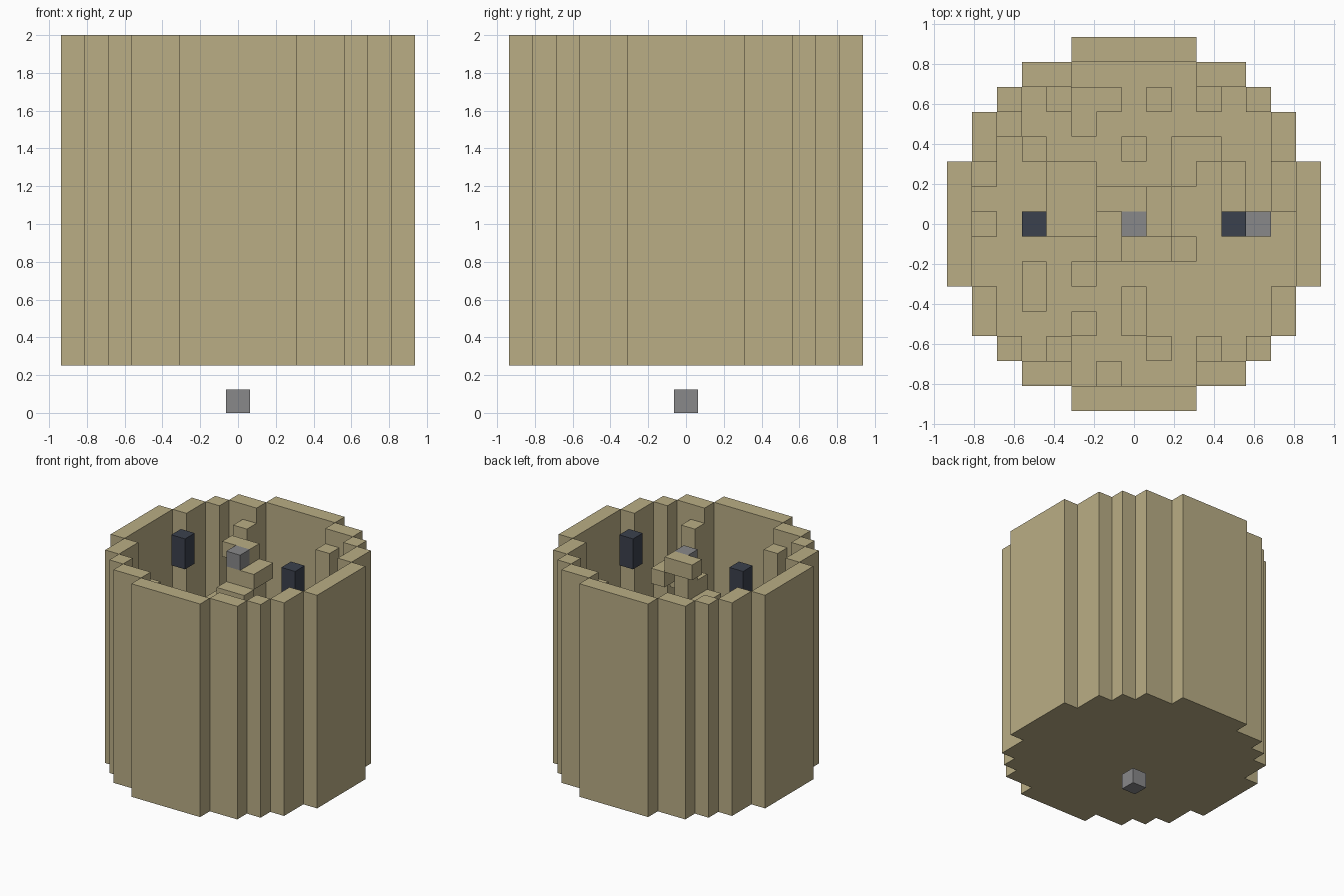
import bpy
import bmesh

cube = bpy.data.objects.get("Cube")
if cube:
    bpy.data.objects.remove(cube)

U = 0.125      # block size
BASE = 2       # underside of the drum, in blocks
TOP = 16       # rim of the drum, in blocks
FLOOR = 3      # top of the floor, in blocks


def material(name, rgb):
    m = bpy.data.materials.new(name)
    m.use_nodes = True
    m.diffuse_color = (*rgb, 1)
    bsdf = m.node_tree.nodes["Principled BSDF"]
    bsdf.inputs["Base Color"].default_value = (*rgb, 1)
    bsdf.inputs["Roughness"].default_value = 0.9
    return m


SAND = material("sand", (0.491, 0.423, 0.235))
GREY = material("grey", (0.25, 0.25, 0.255))
DARK = material("dark slate", (0.044, 0.053, 0.074))


def finish(name, bm, mat):
    bmesh.ops.recalc_face_normals(bm, faces=bm.faces)
    mesh = bpy.data.meshes.new(name)
    bm.to_mesh(mesh)
    bm.free()
    mesh.materials.append(mat)
    ob = bpy.data.objects.new(name, mesh)
    bpy.context.collection.objects.link(ob)
    return ob


def block(name, cols, rows, z0, z1, mat=SAND):
    """Box over an inclusive range of columns and rows of the block grid."""
    bm = bmesh.new()
    bmesh.ops.create_cube(bm, size=1)
    lo = (cols[0] - 0.5, rows[0] - 0.5, z0)
    hi = (cols[1] + 0.5, rows[1] + 0.5, z1)
    for v in bm.verts:
        v.co = [U * (h if c > 0 else l) for c, l, h in zip(v.co, lo, hi)]
    return finish(name, bm, mat)


def mirrored(r, sign):
    return r if sign > 0 else (-r[1], -r[0])


# Stepped floor, one quadrant reflected into a full outline
steps = [(6.5, 2.5), (5.5, 4.5), (4.5, 5.5), (2.5, 6.5)]
quadrant = []
for i, (x, y) in enumerate(steps):
    quadrant.append((x, y))
    if i + 1 < len(steps):
        quadrant.append((steps[i + 1][0], y))
half = quadrant + [(-x, y) for x, y in reversed(quadrant)]
outline = half + [(-x, -y) for x, y in half]
bm = bmesh.new()
face = bm.faces.new([bm.verts.new((x * U, y * U, BASE * U)) for x, y in outline])
side = bmesh.ops.extrude_face_region(bm, geom=[face])["geom"]
rise = [g for g in side if isinstance(g, bmesh.types.BMVert)]
bmesh.ops.translate(bm, verts=rise, vec=(0, 0, (FLOOR - BASE) * U))
finish("floor", bm, SAND)

# Outer wall: four broad panels and the stepped corners between them
for s in (-1, 1):
    block("side_panel", (7 * s, 7 * s), (-2, 2), BASE, TOP)
    block("end_panel", (-2, 2), (7 * s, 7 * s), BASE, TOP)
    for t in (-1, 1):
        block("corner_side", (6 * s, 6 * s), mirrored((3, 4), t), BASE, TOP)
        block("corner_middle", (5 * s, 5 * s), (5 * t, 5 * t), BASE, TOP)
        block("corner_end", mirrored((3, 4), s), (6 * t, 6 * t), BASE, TOP)
        # Inner pillars just below the rim
        block("pillar", (3 * s, 3 * s), (5 * t, 5 * t), FLOOR, TOP - 1)

# Central pole with its caps
block("pole", (0, 0), (0, 0), FLOOR, TOP - 1)
block("pole_cap", (0, 0), (0, 0), TOP - 1, TOP, GREY)
block("bottom_knob", (0, 0), (0, 0), 0, 1, GREY)

# Spiral stair winding down around the pole
treads = [((-1, 0), (1, 1)), ((1, 1), (0, 1)),
          ((0, 1), (-1, -1)), ((-1, -1), (-1, 0))]
for n in range(TOP - FLOOR):
    cols, rows = treads[n % 4]
    block("stair_tread", cols, rows, TOP - n - 1, TOP - n)

# Hanging dark blocks and the grey floor block
for s in (-1, 1):
    block("dark_block", (4 * s, 4 * s), (0, 0), TOP - 2, TOP, DARK)
block("floor_stone", (5, 5), (0, 0), FLOOR, FLOOR + 1, GREY)

# Low mounds scattered on the floor
mounds = [((-2, -2), (4, 5)), ((-1, -1), (5, 5)), ((1, 1), (5, 5)),
          ((0, 0), (3, 3)), ((2, 3), (3, 3)), ((2, 2), (2, 2)),
          ((-4, -4), (3, 3)), ((-5, -5), (4, 4)), ((-6, -6), (2, 2)),
          ((-6, -6), (0, 0)), ((-4, -4), (-3, -2)), ((-2, -2), (-2, -2)),
          ((-2, -2), (-4, -4)), ((0, 0), (-4, -3)), ((1, 1), (-5, -5)),
          ((-1, -1), (-6, -6)), ((2, 2), (-1, -1)), ((-3, -2), (0, 2)),
          ((4, 4), (1, 2)), ((6, 6), (1, 2))]
for cols, rows in mounds:
    block("mound", cols, rows, FLOOR, FLOOR + 1)
